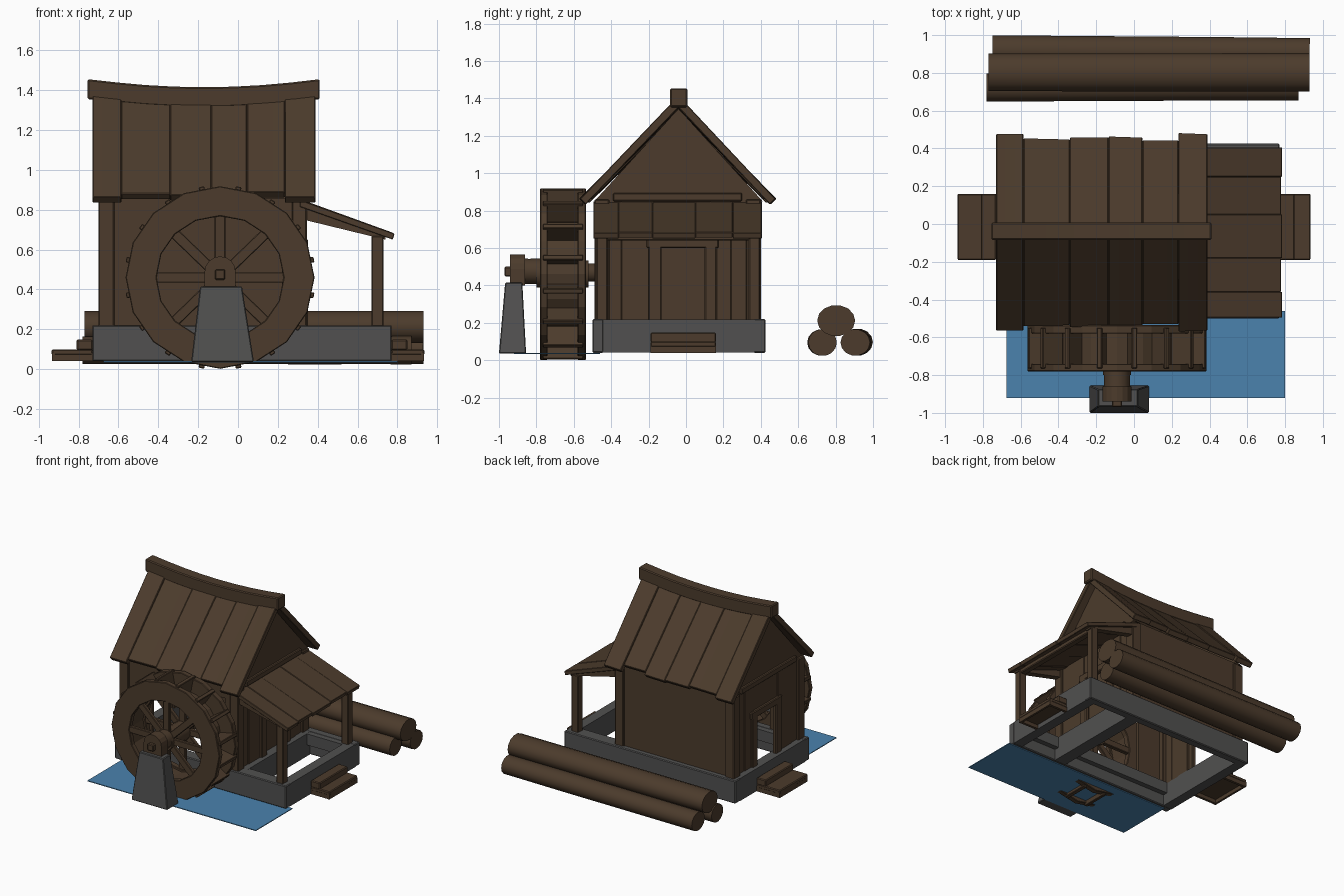
import bpy, bmesh, math, random
from mathutils import Vector

if "Cube" in bpy.data.objects:
    bpy.data.objects.remove(bpy.data.objects["Cube"])
random.seed(4)


def material(name, rgb):
    m = bpy.data.materials.new(name)
    m.diffuse_color = (*rgb, 1)
    m.use_nodes = True
    m.node_tree.nodes["Principled BSDF"].inputs["Base Color"].default_value = m.diffuse_color
    return m


WOOD = material("brown_wood", (0.072, 0.044, 0.025))
STONE = material("grey_stone", (0.082, 0.081, 0.08))
WATER = material("blue_water", (0.07, 0.225, 0.42))


def loft(name, rings, mat, closed=False, smooth=False, bevel=0.0):
    """Skin a list of equal-sized point rings; closed joins last to first."""
    bm = bmesh.new()
    rows = [[bm.verts.new(p) for p in r] for r in rings]
    n = len(rows[0])
    pairs = list(zip(rows, rows[1:])) + ([(rows[-1], rows[0])] if closed else [])
    for a, b in pairs:
        for i in range(n):
            j = (i + 1) % n
            bm.faces.new((a[i], a[j], b[j], b[i]))
    if not closed:
        bm.faces.new(rows[0])
        bm.faces.new(rows[-1])
    bmesh.ops.recalc_face_normals(bm, faces=bm.faces[:])
    me = bpy.data.meshes.new(name)
    bm.to_mesh(me)
    bm.free()
    me.materials.append(mat)
    ob = bpy.data.objects.new(name, me)
    bpy.context.collection.objects.link(ob)
    if smooth:
        bpy.ops.object.select_all(action='DESELECT')
        ob.select_set(True)
        bpy.context.view_layer.objects.active = ob
        bpy.ops.object.shade_smooth_by_angle(angle=math.radians(40))
    if bevel:
        b = ob.modifiers.new("soft_edges", 'BEVEL')
        b.width, b.segments = bevel, 1
    return ob


def box(name, x, y, z, mat=WOOD, bevel=0.006):
    rings = [[(x[0], y[0], h), (x[1], y[0], h), (x[1], y[1], h), (x[0], y[1], h)] for h in z]
    return loft(name, rings, mat, bevel=bevel)


def rod(name, a, b, r, n=14, squash=1.0, mat=WOOD):
    a, b = Vector(a), Vector(b)
    q = (b - a).to_track_quat('Z', 'Y')
    rings = []
    for t in (0, 0.3, 0.7, 1):
        c = a.lerp(b, t)
        rr = r * random.uniform(0.98, 1.02)
        ring = [c + q @ Vector((rr * math.cos(2 * math.pi * i / n), rr * math.sin(2 * math.pi * i / n), 0))
                for i in range(n)]
        rings.append([(p.x, p.y, c.z + (p.z - c.z) * squash) for p in ring])
    return loft(name, rings, mat, smooth=True)


# Stone foundation: an open frame with a top lip and a cross beam under the porch wall
for i, (y, lip) in enumerate((((-0.50, -0.44), (-0.50, -0.40)), ((0.36, 0.425), (0.32, 0.425)))):
    box(f"foundation_long_{i}", (-0.73, 0.77), y, (0.04, 0.22), STONE)
    box(f"foundation_lip_{i}", (-0.724, 0.764), (lip[0] + 0.006 * (1 - i), lip[1] - 0.006 * i),
        (0.13, 0.218), STONE, 0)
for i, x in enumerate(((-0.729, -0.65), (0.28, 0.38), (0.69, 0.769))):
    box(f"foundation_cross_{i}", x, (-0.45, 0.37), (0.041, 0.219), STONE, 0)

# Corner posts of the house
for i, x in enumerate(((-0.70, -0.62), (0.27, 0.345))):
    for j, y in enumerate(((-0.49, -0.41), (0.32, 0.40))):
        box(f"corner_post_{i}{j}", x, y, (0.21, 0.86))

# Back wall: one plain outward sheet
back = bpy.data.meshes.new("back_wall")
back.from_pydata([(0.30, 0.385, 0.2), (-0.65, 0.385, 0.2), (-0.65, 0.385, 0.87), (0.30, 0.385, 0.87)],
                 [], [(0, 1, 2, 3)])
back.materials.append(WOOD)
bpy.context.collection.objects.link(bpy.data.objects.new("back_wall", back))

# Front wall, open behind the wheel
for i, (x, z) in enumerate((((-0.63, -0.42), (0.21, 0.86)), ((0.22, 0.28), (0.21, 0.86)),
                            ((-0.43, 0.23), (0.76, 0.86)))):
    box(f"front_wall_{i}", x, (-0.475, -0.45), z, bevel=0)

# Side walls of upright planks around a framed doorway
for side, xc, s in (("left", -0.665, -1), ("right", 0.315, 1)):
    edges = (-0.42, -0.345, -0.17, 0.13, 0.24, 0.33)
    for k in range(5):
        y0, y1 = edges[k], edges[k + 1]
        out = xc + s * (0.014 + 0.005 * (k % 2))
        box(f"{side}_plank_{k}", sorted((xc - s * 0.015, out)), (y0, y1),
            (0.62 if k == 2 else 0.21, 0.87), bevel=0.003)
    fx = sorted((xc, xc + s * 0.035))
    box(f"{side}_door_post_a", fx, (-0.20, -0.13), (0.21, 0.62))
    box(f"{side}_door_post_b", fx, (0.10, 0.165), (0.21, 0.62))
    box(f"{side}_door_lintel", fx, (-0.21, 0.175), (0.60, 0.655))
    # Gable with tie beam
    rings = [[(xc + d, -0.49, 0.85), (xc + d, -0.04, 1.345), (xc + d, 0.41, 0.85)] for d in (-0.015, 0.015)]
    loft(f"{side}_gable", rings, WOOD)
    box(f"{side}_tie_beam", sorted((xc, xc + s * 0.035)), (-0.39, 0.30), (0.85, 0.895))
    # Entrance steps with risers
    e = -0.73 if s < 0 else 0.77
    box(f"{side}_lower_step", sorted((e, s * 0.935)), (-0.19, 0.16), (0.07, 0.10))
    box(f"{side}_lower_riser", (s * 0.925 - 0.008, s * 0.925 + 0.008), (-0.19, 0.16), (0.04, 0.08), bevel=0)
    box(f"{side}_upper_step", sorted((e, e + s * 0.08)), (-0.19, 0.16), (0.095, 0.148))
    for y in (-0.188, 0.138):
        box(f"{side}_step_cheek", sorted((e, s * 0.925)), (y, y + 0.02), (0.04, 0.08), bevel=0)
box("door_panel", (0.295, 0.31), (-0.18, 0.14), (0.21, 0.63), bevel=0)


def sag(x):
    """Ridge height, lowest near the middle of the roof."""
    return 1.365 + 0.04 * min(1, ((x + 0.17) / 0.57) ** 2)


# Sagging roof planks on both slopes; (x start, x end, reach, lift)
PLANKS = ((-0.73, -0.585, 0.518, 0.012), (-0.585, -0.34, 0.49, 0.0), (-0.34, -0.135, 0.50, 0.004),
          (-0.135, 0.045, 0.50, 0.0), (0.045, 0.235, 0.485, 0.004), (0.235, 0.388, 0.518, 0.012))
for s in (-1, 1):
    for k, (x0, x1, reach, lift) in enumerate(PLANKS):
        rings = []
        for t in (0, 0.33, 0.67, 1):
            x = x0 + (x1 - x0) * t
            top, low = sag(x) + lift, 1.395 - reach * 1.05 + lift
            ends = reach + (0.006 * (1 - t) if k % 2 else 0) + (0.008 if s < 0 else 0)
            rings.append([(x, -0.04, top), (x, -0.04 + s * ends, low),
                          (x, -0.04 + s * (ends - 0.03), low - 0.03), (x, -0.04, top - 0.065)])
        loft(f"roof_plank_{'front' if s < 0 else 'back'}_{k}", rings, WOOD, bevel=0.004)

# Ridge beam following the sag
rings = []
for i in range(9):
    x = -0.755 + 1.165 * i / 8
    z = sag(x) + 0.05
    rings.append([(x, -0.085, z - 0.10), (x, 0.008, z - 0.10), (x, 0.008, z), (x, -0.085, z)])
loft("ridge_beam", rings, WOOD, bevel=0.007)

# Porch: posts, beams and sloping planks
for j, y in enumerate((-0.48, 0.335)):
    box(f"porch_post_{j}", (0.67, 0.73), (y, y + 0.06), (0.21, 0.67))
    loft(f"porch_rafter_{j}", [[(0.33, v, 0.75), (0.74, v, 0.65), (0.74, v, 0.68), (0.33, v, 0.83)]
                               for v in (y + 0.005, y + 0.055)], WOOD)
box("porch_beam", (0.675, 0.725), (-0.47, 0.39), (0.64, 0.68))
edges = (-0.495, -0.36, -0.18, 0.05, 0.25, 0.405)
for k in range(5):
    d, e = 0.004 * (k % 2), 0.006 * (k % 2)
    loft(f"porch_plank_{k}", [[(0.31, y, 0.815 + d), (0.777 - e, y, 0.65 + d),
                               (0.785 - e, y, 0.68 + d), (0.31, y, 0.85 + d)]
                              for y in (edges[k], edges[k + 1])], WOOD, bevel=0.003)

# Water wheel, slightly wider than tall
CX, CZ, N, WIDE = -0.09, 0.46, 16, 1.035


def polar(r, a, y):
    return (CX + WIDE * r * math.cos(a), y, CZ + r * math.sin(a))


def hoop(name, r0, r1, y0, y1):
    rings = [[polar(r, 2 * math.pi * i / N, y) for r, y in ((r0, y0), (r1, y0), (r1, y1), (r0, y1))]
             for i in range(N)]
    return loft(name, rings, WOOD, closed=True, bevel=0.004)


def radial(name, a, r0, r1, w, y0, y1):
    """Bar pointing outward from the wheel centre at angle a."""
    c, s = math.cos(a), math.sin(a)
    rings = [[(CX + WIDE * (r * c - o * s), y, CZ + r * s + o * c)
              for o, y in ((-w, y0), (w, y0), (w, y1), (-w, y1))] for r in (r0, r1)]
    return loft(name, rings, WOOD, bevel=0.004)


for tag, y0, y1 in (("front", -0.78, -0.74), ("back", -0.58, -0.535)):
    hoop(f"wheel_rim_{tag}", 0.308, 0.458, y0, y1)
    for k in range(8):
        radial(f"wheel_spoke_{tag}_{k}", k * math.pi / 4, 0.04, 0.32, 0.026, y0 + 0.006, y1 - 0.006)
hoop("wheel_drum", 0.325, 0.345, -0.745, -0.575)
for k in range(N):
    radial(f"wheel_paddle_{k}", (k + 0.5) * 2 * math.pi / N, 0.34, 0.464, 0.014, -0.765, -0.55)
rod("wheel_hub", (CX, -0.80, CZ), (CX, -0.52, CZ), 0.075)
rod("wheel_axle", (CX, -0.93, CZ + 0.01), (CX, -0.40, CZ + 0.01), 0.05, 10)
box("axle_tip", (CX - 0.026, CX + 0.026), (-0.97, -0.92), (CZ - 0.012, CZ + 0.04))

# Arched bearing block on the stone pier
arch = [(CX - 0.078, 0.40), (CX + 0.078, 0.40)] + [
    (CX + 0.078 * math.cos(math.pi * i / 8), 0.488 + 0.078 * math.sin(math.pi * i / 8)) for i in range(9)]
loft("bearing_block", [[(x, y, z) for x, z in arch] for y in (-0.94, -0.86)], WOOD)
rod("bearing_collar", (CX, -0.87, CZ + 0.015), (CX, -0.775, CZ + 0.015), 0.07)
loft("bearing_pier", [[(-0.235, -1.0, 0.036), (0.08, -1.0, 0.036), (0.08, -0.855, 0.036), (-0.235, -0.855, 0.036)],
                      [(-0.19, -0.967, 0.415), (0.02, -0.967, 0.415), (0.02, -0.875, 0.415),
                       (-0.19, -0.875, 0.415)]], STONE, bevel=0.005)

# Water sheet
box("water", (-0.675, 0.80), (-0.92, -0.46), (0.034, 0.040), WATER, 0)

# Log pile behind the house
rod("log_front", (-0.78, 0.722, 0.095), (0.87, 0.73, 0.095), 0.075, squash=0.95)
rod("log_back", (-0.75, 0.918, 0.097), (0.93, 0.905, 0.095), 0.08, squash=0.9)
rod("log_top", (-0.77, 0.803, 0.212), (0.93, 0.803, 0.212), 0.1, squash=0.82)
